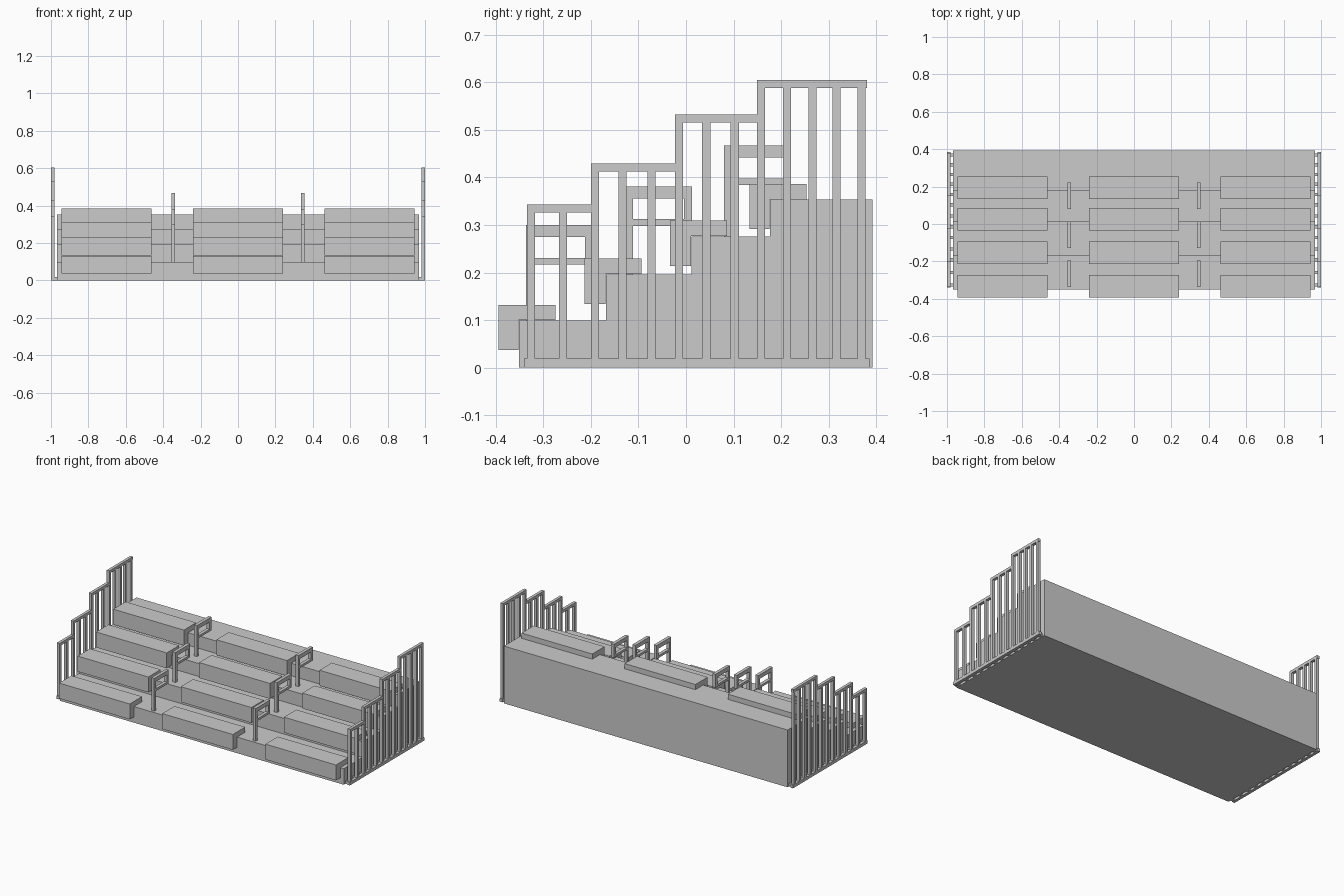
import bpy, bmesh

if "Cube" in bpy.data.objects:
    bpy.data.objects.remove(bpy.data.objects["Cube"])


def prism(name, profile, x0, x1):
    """Extrude a closed (y, z) profile along x."""
    bm = bmesh.new()
    face = bm.faces.new([bm.verts.new((x0, y, z)) for y, z in profile])
    res = bmesh.ops.extrude_face_region(bm, geom=[face])
    moved = [g for g in res["geom"] if isinstance(g, bmesh.types.BMVert)]
    bmesh.ops.translate(bm, vec=(x1 - x0, 0, 0), verts=moved)
    bmesh.ops.recalc_face_normals(bm, faces=bm.faces[:])
    return finish(name, bm)


def boxes(name, items):
    """One object from boxes given as (x0, x1, y0, y1, z0, z1)."""
    bm = bmesh.new()
    for x0, x1, y0, y1, z0, z1 in items:
        verts = bmesh.ops.create_cube(bm, size=1)["verts"]
        bmesh.ops.scale(bm, vec=(x1 - x0, y1 - y0, z1 - z0), verts=verts)
        bmesh.ops.translate(bm, vec=((x0 + x1) / 2, (y0 + y1) / 2, (z0 + z1) / 2), verts=verts)
    return finish(name, bm)


def finish(name, bm):
    mesh = bpy.data.meshes.new(name)
    bm.to_mesh(mesh)
    bm.free()
    ob = bpy.data.objects.new(name, mesh)
    bpy.context.collection.objects.link(ob)
    return ob


def mirror_x(ob):
    ob.modifiers.new("mirror", "MIRROR").use_axis[0] = True


# stepped platform
BACK = 0.392
edges = [-0.351, -0.168, 0.012, 0.176]
levels = [0.099, 0.196, 0.276, 0.353]
outline = [(BACK, 0), (edges[0], 0)]
for i, (y, z) in enumerate(zip(edges, levels)):
    outline.append((y, z))
    outline.append((edges[i + 1] if i < 3 else BACK, z))
prism("stepped_platform", outline, -0.967, 0.967)

# bench seats with a front lip hanging over each step
for row, (y, z) in enumerate(zip([-0.394, -0.213, -0.034, 0.133], levels)):
    top, lip = z + 0.033, edges[row] - 0.001
    seat = [(y, top), (y, top - 0.095), (lip, top - 0.095), (lip, z + 0.001),
            (y + 0.12, z + 0.001), (y + 0.12, top)]
    for col, xc in enumerate([-0.703, 0, 0.703]):
        prism(f"seat_row{row + 1}_{col + 1}", seat, xc - 0.241, xc + 0.241)

# aisle handrails: one front post carrying a closed loop
for i, (y, base, top) in enumerate([(-0.336, 0.099, 0.3), (-0.128, 0.196, 0.381), (0.08, 0.276, 0.467)]):
    x0, x1, end, t = 0.336, 0.356, y + 0.141, 0.017
    low = top - 0.083
    rail = boxes(f"aisle_handrail_{i + 1}", [
        (x0, x1, y, y + t, base - 0.005, top - 0.025),
        (x0, x1, y, end, top - 0.025, top),
        (x0, x1, y + t, end, low, low + 0.014),
        (x0, x1, end - t, end, low + 0.014, top - 0.025)])
    mirror_x(rail)

# stepped side railing
X0, X1, T = 0.982, 1.0, 0.017
posts = [-0.334, -0.267, -0.2, -0.142, -0.081, -0.023, 0.034, 0.094,
         0.149, 0.204, 0.257, 0.308, 0.36]
bars = [(-0.334, -0.2, 0.343), (-0.2, -0.023, 0.429), (-0.023, 0.149, 0.532), (0.149, 0.38, 0.605)]
parts = [(X0, X1, -0.34, 0.386, 0, 0.019)]
parts += [(X0, X1, y0, y1, z - T, z) for y0, y1, z in bars]
for y in posts:
    top = [z for y0, y1, z in bars if y0 <= y + 0.001][-1] - T
    parts.append((X0, X1, y, y + T, 0.019, top))
mirror_x(boxes("side_railing", parts))

# small tabs joining the railing foot to the platform
mirror_x(boxes("railing_tabs", [(0.966, X0, y, y + T, 0, 0.019) for y in posts]))
